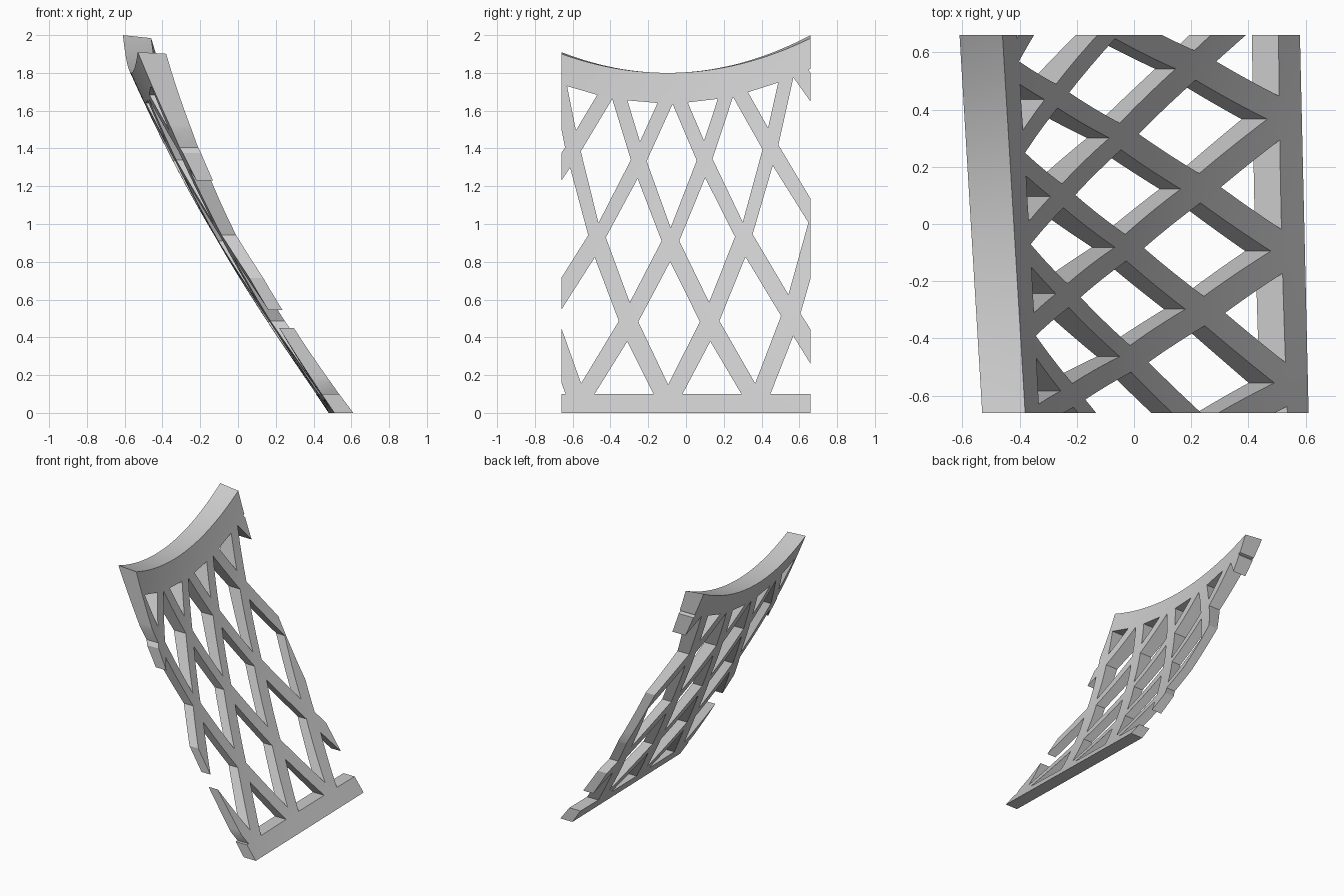
import bpy, bmesh, math

cube = bpy.data.objects.get("Cube")
if cube:
    bpy.data.objects.remove(cube, do_unlink=True)

HALF = 0.66        # half width along y
LOW = 1.8          # lowest height of the curved rim
COLS, ROWS = 32, 20

grey = bpy.data.materials.new("plain grey")
grey.use_nodes = True
grey.diffuse_color = (0.6, 0.6, 0.6, 1)
grey.node_tree.nodes["Principled BSDF"].inputs["Base Color"].default_value = grey.diffuse_color


def rim_height(y, rise=0.348):
    return LOW + rise * (y + 0.098) ** 2


def upper_side(y, v):
    """Point on the surface facing +x; v runs from base to rim."""
    base, top = 0.595 - 0.023 * y, -0.42 - 0.06 * y
    g = 1.45 * v - 0.45 * v * v
    return base + (top - base) * g, y, v * rim_height(y, 0.32)


def under_side(y, v):
    """Point on the surface facing -x."""
    base, top = 0.495 - 0.023 * y, -0.57 - 0.06 * y
    g = 1.25 * v - 0.25 * v * v
    return base + (top - base) * g, y, v * rim_height(y)


def finish(bm, name):
    bmesh.ops.remove_doubles(bm, verts=bm.verts, dist=1e-5)
    bmesh.ops.recalc_face_normals(bm, faces=bm.faces)
    mesh = bpy.data.meshes.new(name)
    bm.to_mesh(mesh)
    bm.free()
    obj = bpy.data.objects.new(name, mesh)
    bpy.context.collection.objects.link(obj)
    mesh.materials.append(grey)
    return obj


# Solid curved panel: two skins joined around the border
bm = bmesh.new()
skins = []
for side in (upper_side, under_side):
    grid = [[bm.verts.new(side(HALF * (2 * c / COLS - 1), r / ROWS))
             for r in range(ROWS + 1)] for c in range(COLS + 1)]
    for c in range(COLS):
        for r in range(ROWS):
            bm.faces.new((grid[c][r], grid[c + 1][r], grid[c + 1][r + 1], grid[c][r + 1]))
    skins.append(grid)
a, b = skins
for c in range(COLS):
    for r in (0, ROWS):
        bm.faces.new((a[c][r], a[c + 1][r], b[c + 1][r], b[c][r]))
for r in range(ROWS):
    for c in (0, COLS):
        bm.faces.new((a[c][r], a[c][r + 1], b[c][r + 1], b[c][r]))
bmesh.ops.triangulate(bm, faces=bm.faces)
panel = finish(bm, "lattice_panel")


# Lattice openings: columns draw together with height, rows follow the rim
def lattice_point(u, z):
    y = -0.097 + 0.016 * z + u * (0.475 - 0.095 * z)
    return y, (z if z < 0.12 else z * rim_height(y) / LOW)


def cut_opening(bm, corners):
    ends = [[bm.verts.new((x, *lattice_point(u, z))) for u, z in corners] for x in (-1, 1)]
    bm.faces.new(ends[0])
    bm.faces.new(ends[1])
    n = len(corners)
    for i in range(n):
        j = (i + 1) % n
        bm.faces.new((ends[0][i], ends[0][j], ends[1][j], ends[1][i]))


bm = bmesh.new()
diamonds = ((0, 0.15, 0.48, 0.80), (0.5, 0.58, 0.91, 1.235), (0, 0.98, 1.33, 1.635))
triangles = ((0.335, 0.1, 0.375), (0.25, 1.64, 1.43))
for k in range(-2, 3):
    for shift, low, mid, high in diamonds:
        u = k + shift
        cut_opening(bm, [(u, low), (u + 0.38, mid), (u, high), (u - 0.38, mid)])
    for half, flat, tip in triangles:
        u = k + 0.5
        cut_opening(bm, [(u - half, flat), (u + half, flat), (u, tip)])
cutter = finish(bm, "opening_cutter")
cutter.hide_render = True

mod = panel.modifiers.new("openings", 'BOOLEAN')
mod.operation = 'DIFFERENCE'
mod.solver = 'EXACT'
mod.object = cutter
bpy.context.view_layer.objects.active = panel
panel.select_set(True)
bpy.ops.object.modifier_apply(modifier=mod.name)
bpy.data.objects.remove(cutter, do_unlink=True)

bpy.ops.object.shade_smooth_by_angle(angle=math.radians(25))
